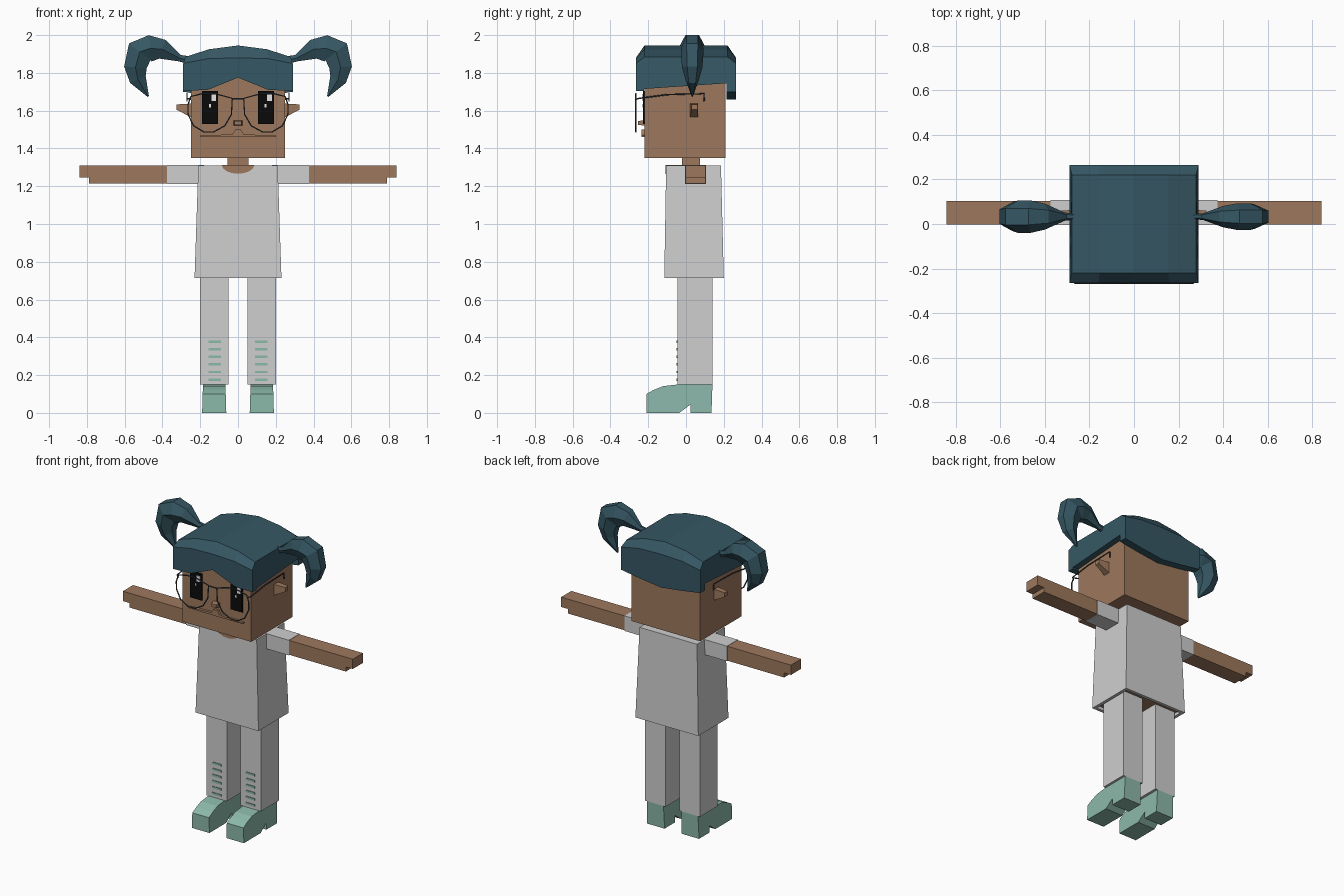
import bpy
import bmesh
import math
from mathutils import Vector

default_cube = bpy.data.objects.get("Cube")
if default_cube:
    bpy.data.objects.remove(default_cube, do_unlink=True)


def make_material(name, red, green, blue):
    material = bpy.data.materials.new(name)
    material.use_nodes = True
    colour = (red, green, blue, 1)
    material.diffuse_color = colour
    shader = material.node_tree.nodes["Principled BSDF"]
    shader.inputs["Base Color"].default_value = colour
    shader.inputs["Roughness"].default_value = 0.9
    return material


SKIN = make_material("brown skin", .34, .19, .11)
CLOTH = make_material("pale grey cloth", .62, .62, .62)
HAIR = make_material("dark teal hair", .036, .095, .125)
SHOE = make_material("mint green", .26, .48, .4)
BLACK = make_material("eye black", .003, .003, .003)
WHITE = make_material("eye white", .9, .9, .9)
FRAME = make_material("slate frame", .045, .055, .07)


def loft(name, rings, *materials):
    """Join equal closed rings of points with faces and cap both ends."""
    bm = bmesh.new()
    rows = [[bm.verts.new(point) for point in ring] for ring in rings]
    for lower, upper in zip(rows, rows[1:]):
        for i in range(len(lower)):
            bm.faces.new((lower[i - 1], lower[i], upper[i], upper[i - 1]))
    bm.faces.new(rows[0])
    bm.faces.new(rows[-1])
    bmesh.ops.recalc_face_normals(bm, faces=bm.faces)
    mesh = bpy.data.meshes.new(name)
    bm.to_mesh(mesh)
    bm.free()
    obj = bpy.data.objects.new(name, mesh)
    bpy.context.scene.collection.objects.link(obj)
    for material in materials:
        mesh.materials.append(material)
    return obj


def rectangle(x, y, z):
    """Level ring from an x range and a y range."""
    return [(x[0], y[0], z), (x[1], y[0], z), (x[1], y[1], z), (x[0], y[1], z)]


def box(name, x, y, z, material):
    return loft(name, [rectangle(x, y, height) for height in z], material)


def front_plate(name, outline, front, back, material):
    """Extrude an x-z outline along y."""
    return loft(name, [[(x, y, z) for x, z in outline] for y in (front, back)], material)


def wire(name, paths, radius):
    """Thin tube along each path; a path is (points, closed)."""
    curve = bpy.data.curves.new(name, "CURVE")
    curve.dimensions = "3D"
    curve.bevel_depth = radius
    curve.bevel_resolution = 1
    curve.use_fill_caps = True
    for points, closed in paths:
        spline = curve.splines.new("POLY")
        spline.points.add(len(points) - 1)
        for target, point in zip(spline.points, points):
            target.co = (*point, 1)
        spline.use_cyclic_u = closed
    curve.materials.append(FRAME)
    obj = bpy.data.objects.new(name, curve)
    bpy.context.scene.collection.objects.link(obj)


def span(side, inner, outer):
    """Mirrored x range."""
    return sorted((side * inner, side * outer))


# Head, neck and nose
box("head", (-.25, .25), (-.22, .21), (1.35, 1.85), SKIN)
box("neck", (-.055, .055), (-.02, .075), (1.27, 1.36), SKIN)
loft("nose", [
    [(-.025, -.21, 1.52), (.025, -.21, 1.52), (.025, -.21, 1.55), (-.025, -.21, 1.55)],
    [(-.018, -.255, 1.525), (.018, -.255, 1.525), (.018, -.255, 1.545), (-.018, -.255, 1.545)],
], SKIN)
mouth_half = [(.03, 1.475), (.2, 1.468), (.2, 1.46)]
mouth = [(-.015, 1.5), (.015, 1.5)] + mouth_half + [(-x, z) for x, z in reversed(mouth_half)]
front_plate("mouth", mouth, -.236, -.215, SKIN)

# Shirt with a skin underside seen inside the hem
shirt = loft("shirt", [
    rectangle((-.21, .21), (-.105, .185), 1.31),
    rectangle((-.23, .23), (-.115, .2), .715),
    rectangle((-.21, .21), (-.095, .18), .715),
    rectangle((-.21, .21), (-.095, .18), .735),
], CLOTH, SKIN)
for face in shirt.data.polygons:
    if face.normal.z < -.9 and face.center.z > .72:
        face.material_index = 1

# Scooped neckline
scoop = [(.085 * math.cos(math.pi * i / 8), 1.312 - .046 * math.sin(math.pi * i / 8))
         for i in range(9)]
front_plate("neckline", scoop, -.109, -.1, SKIN)
box("neck_opening", (-.085, .085), (-.108, .08), (1.305, 1.313), SKIN)

# Hair cap: one closed side profile swept over columns of x
columns = []
for x, crown, edge, fringe, nape in [
        (-.29, 1.885, 1.85, 1.705, 1.7), (-.16, 1.925, 1.875, 1.71, 1.68),
        (0, 1.945, 1.88, 1.775, 1.66),
        (.16, 1.925, 1.875, 1.71, 1.68), (.29, 1.885, 1.85, 1.705, 1.7)]:
    top_x = x * .96
    columns.append([
        (x, -.265, fringe), (x, -.265, edge), (top_x, -.22, crown),
        (top_x, .22, crown), (x, .265, edge), (x, .265, nape),
        (x, .215, nape), (x, .215, 1.745), (x, -.222, max(1.715, fringe)), (x, -.222, fringe)])
loft("hair_cap", columns, HAIR)

# Pigtails: six-sided tapering tubes bending outward and down
PIGTAIL = [(.27, 1.87, .02, .2), (.31, 1.878, .018, .25), (.4, 1.925, .052, .8),
           (.465, 1.93, .07, 1), (.52, 1.912, .072, 1), (.543, 1.83, .06, .9),
           (.53, 1.765, .045, .6), (.475, 1.675, .004, .06)]
for side, label, depth in ((1, "left", .06), (-1, "right", .073)):
    rings = []
    for i, (x, z, radius, width) in enumerate(PIGTAIL):
        before = PIGTAIL[max(i - 1, 0)]
        after = PIGTAIL[min(i + 1, len(PIGTAIL) - 1)]
        along = Vector((after[0] - before[0], 0, after[1] - before[1])).normalized()
        ring = []
        for step in range(6):
            angle = math.tau * step / 6
            lift = radius * math.sin(angle) / math.sin(math.pi / 3)
            ring.append((side * (x - along.z * lift),
                         .033 + depth * width * math.cos(angle),
                         z + along.x * lift))
        rings.append(ring)
    loft(label + "_pigtail", rings, HAIR)

# Paired parts
LENS = [(.25, 1.675), (.19, 1.69), (.12, 1.69), (.03, 1.665), (.035, 1.58), (.07, 1.52),
        (.13, 1.487), (.18, 1.487), (.235, 1.52), (.264, 1.58), (.265, 1.63)]
SOLE = [(-.21, 0), (-.21, .1), (-.17, .122), (-.12, .142), (-.045, .15), (.14, .15),
        (.135, 0), (.025, 0), (.025, .045), (-.035, 0)]
ARM = [(.37, 1.215), (.79, 1.215), (.79, 1.245), (.84, 1.245), (.84, 1.31), (.37, 1.31)]
frame_paths = [([(-.03, -.265, 1.663), (.03, -.265, 1.663)], False)]
for side, label in ((1, "left"), (-1, "right")):
    # Ear tapering outward
    loft(label + "_ear", [
        [(side * x, y, z) for y, z in ((y0, z0), (y1, z0), (y1, z1), (y0, z1))]
        for x, y0, y1, z0, z1 in ((.24, .02, .065, 1.56, 1.638), (.325, .03, .06, 1.605, 1.633))
    ], SKIN)

    # Eye with two highlights on the same side of each pupil
    box(label + "_eye", span(side, .105, .19), (-.228, -.219), (1.53, 1.705), BLACK)
    middle = side * .1475
    box(label + "_eye_glint", (middle + .007, middle + .032), (-.231, -.227), (1.65, 1.688), WHITE)
    box(label + "_eye_spark", (middle - .006, middle + .004), (-.231, -.227), (1.618, 1.634), WHITE)

    # Spectacle rim and temple
    frame_paths.append(([(side * x, -.265, z) for x, z in LENS], True))
    temple = [(.25, -.265, 1.66), (.27, -.25, 1.665), (.27, -.1, 1.685),
              (.27, .095, 1.69), (.27, .097, 1.65)]
    frame_paths.append(([(side * x, y, z) for x, y, z in temple], False))

    # Sleeve and arm with stepped fingers
    box(label + "_sleeve", span(side, .18, .375), (-.005, .107), (1.212, 1.312), CLOTH)
    front_plate(label + "_arm", [(side * x, z) for x, z in ARM], -.002, .104, SKIN)

    # Trouser leg with lace stripes
    box(label + "_leg", span(side, .05, .2), (-.045, .14), (.15, .74), CLOTH)
    for i in range(6):
        height = .17 + i * .04
        box(label + "_leg_stripe", span(side, .09, .155), (-.049, -.044),
            (height, height + .013), SHOE)

    # Shoe with a raised arch
    loft(label + "_shoe", [
        [(side * (.126 + edge * (.064 - .03 * z)), y, z) for y, z in SOLE]
        for edge in (-1, 1)
    ], SHOE)

wire("spectacles", frame_paths, .004)
